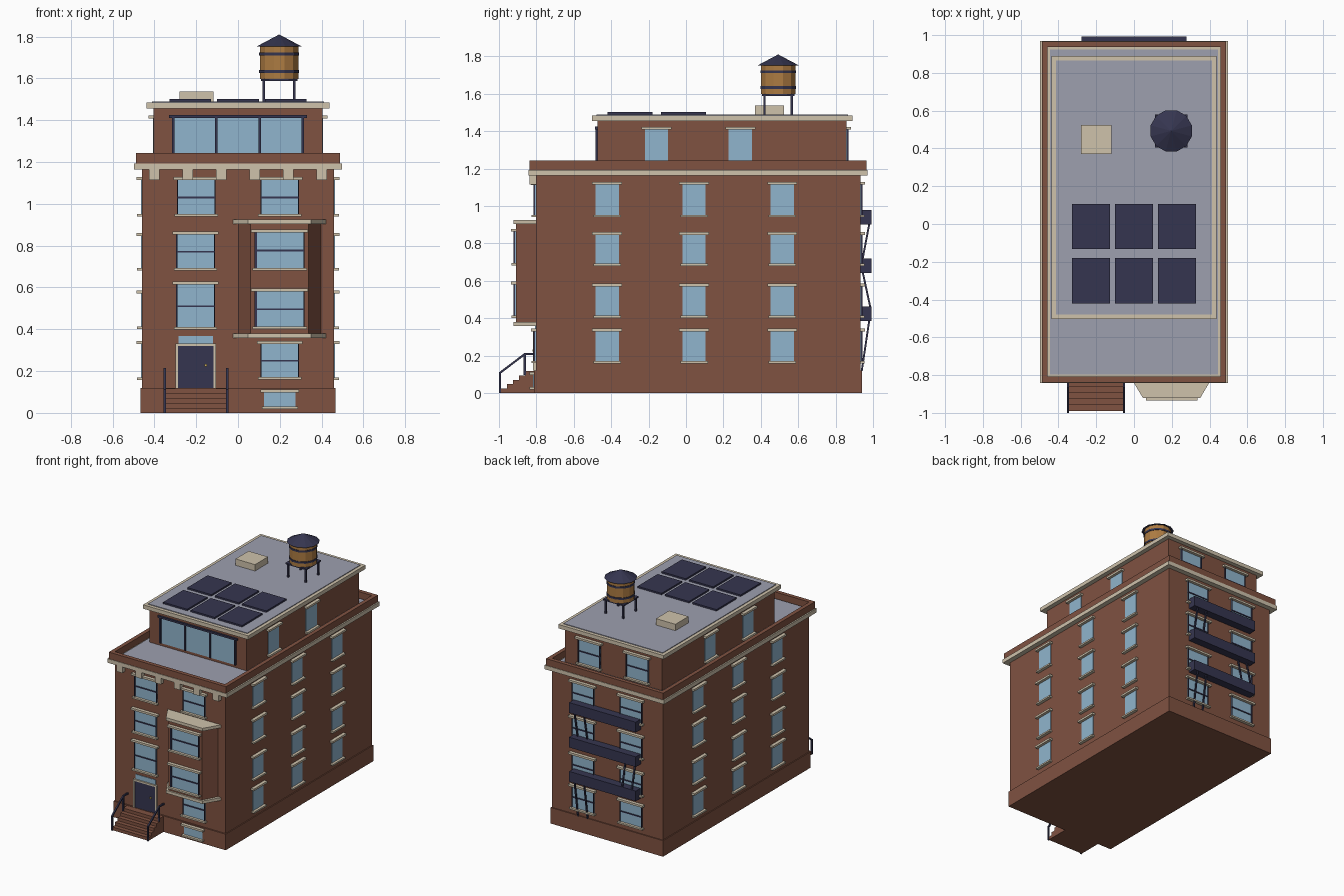
import bpy, bmesh, math
from mathutils import Vector, Matrix

if "Cube" in bpy.data.objects:
    bpy.data.objects.remove(bpy.data.objects["Cube"])


def mat(name, rgb):
    m = bpy.data.materials.new(name)
    m.diffuse_color = (*rgb, 1)
    m.use_nodes = True
    m.node_tree.nodes["Principled BSDF"].inputs["Base Color"].default_value = m.diffuse_color
    return m


BRICK = mat("brick", (0.215, 0.084, 0.053))
CREAM = mat("cream_stone", (0.62, 0.54, 0.41))
GLASS = mat("window_glass", (0.28, 0.46, 0.61))
NAVY = mat("dark_metal", (0.036, 0.036, 0.08))
GREY = mat("roof_grey", (0.34, 0.35, 0.43))
WOOD = mat("tank_wood", (0.42, 0.2, 0.055))
BRASS = mat("brass", (0.6, 0.42, 0.12))


def finish(name, bm, m):
    bmesh.ops.recalc_face_normals(bm, faces=bm.faces)
    me = bpy.data.meshes.new(name)
    bm.to_mesh(me)
    bm.free()
    me.materials.append(m)
    ob = bpy.data.objects.new(name, me)
    bpy.context.collection.objects.link(ob)
    return ob


def boxes(name, m, items):
    """One object made of boxes (x0, x1, y0, y1, z0, z1)."""
    bm = bmesh.new()
    for x0, x1, y0, y1, z0, z1 in items:
        M = Matrix.Translation(((x0 + x1) / 2, (y0 + y1) / 2, (z0 + z1) / 2))
        bmesh.ops.create_cube(bm, size=1, matrix=M @ Matrix.Diagonal((abs(x1 - x0), abs(y1 - y0), z1 - z0, 1)))
    return finish(name, bm, m)


def bars(name, m, segments, t):
    """One object made of square bars between pairs of points."""
    bm = bmesh.new()
    for a, b in segments:
        a, b = Vector(a), Vector(b)
        d = b - a
        M = Matrix.Translation((a + b) / 2) @ d.to_track_quat('Z', 'X').to_matrix().to_4x4()
        bmesh.ops.create_cube(bm, size=1, matrix=M @ Matrix.Diagonal((t, t, d.length + t * 0.5, 1)))
    return finish(name, bm, m)


def prism(name, m, outline, z0, z1):
    bm = bmesh.new()
    f = bm.faces.new([bm.verts.new((x, y, z0)) for x, y in outline])
    r = bmesh.ops.extrude_face_region(bm, geom=[f])
    bmesh.ops.translate(bm, vec=(0, 0, z1 - z0), verts=[v for v in r['geom'] if isinstance(v, bmesh.types.BMVert)])
    return finish(name, bm, m)


def cone(name, m, r0, r1, z0, z1, n=12):
    bm = bmesh.new()
    bmesh.ops.create_cone(bm, cap_ends=True, segments=n, radius1=r0, radius2=r1, depth=z1 - z0,
                          matrix=Matrix.Translation((0.197, 0.493, (z0 + z1) / 2)) @ Matrix.Rotation(math.pi / n, 4, 'Z'))
    return finish(name, bm, m)


def ring(x0, x1, y0, y1, z0, z1, t):
    return [(x0, x1, y0, y0 + t, z0, z1), (x0, x1, y1 - t, y1, z0, z1),
            (x0, x0 + t, y0 + t, y1 - t, z0, z1), (x1 - t, x1, y0 + t, y1 - t, z0, z1)]


# --- masonry volumes
boxes("base_plinth", BRICK, [(-0.467, 0.467, -0.813, 0.94, 0, 0.12)])
boxes("main_walls", BRICK, [(-0.46, 0.46, -0.803, 0.932, 0.12, 1.18)])
boxes("main_cornice", CREAM, [(-0.497, 0.497, -0.842, 0.97, 1.163, 1.193)])
boxes("parapet", BRICK, ring(-0.487, 0.487, -0.838, 0.966, 1.193, 1.243, 0.03))
boxes("terrace_floor", GREY, [(-0.445, 0.445, -0.797, 0.925, 1.193, 1.2)])
boxes("penthouse_walls", BRICK, [(-0.403, 0.403, -0.472, 0.858, 1.2, 1.46)])
boxes("penthouse_cornice", CREAM, [(-0.437, 0.437, -0.503, 0.89, 1.455, 1.484)])
boxes("upper_roof", GREY, [(-0.412, 0.412, -0.478, 0.865, 1.484, 1.489)])
boxes("cornice_brackets", CREAM, [(x - 0.025, x + 0.025, -0.838, -0.803, 1.115, 1.163)
                                  for x in [-0.4 + 0.16 * i for i in range(6)]])

# --- bay on the front
boxes_bay = [(0.0, -0.80), (0.06, -0.91), (0.338, -0.91), (0.398, -0.80)]
prism("bay_walls", BRICK, boxes_bay, 0.375, 0.91)
slab = [(-0.025, -0.80), (0.048, -0.922), (0.35, -0.922), (0.423, -0.80)]
prism("bay_bottom_slab", CREAM, slab, 0.358, 0.38)
prism("bay_top_slab", CREAM, slab, 0.904, 0.926)

# --- windows: wall position and outward direction per side
glass, trim, frame = [], [], []


def place(out, side, wall, u0, u1, d0, d1, z0, z1):
    s = 1 if side in ("right", "back") else -1
    a, b = sorted((s * (wall + d0), s * (wall + d1)))
    out.append((u0, u1, a, b, z0, z1) if side in ("front", "back") else (a, b, u0, u1, z0, z1))


def window(side, wall, u, w, z0, z1, sash=True):
    h = w / 2
    place(glass, side, wall, u - h, u + h, -0.005, 0.004, z0, z1)
    place(trim, side, wall, u - h - 0.017, u + h + 0.017, 0, 0.025, z1, z1 + 0.015)
    place(trim, side, wall, u - h - 0.011, u + h + 0.011, 0, 0.023, z0 - 0.008, z0 + 0.004)
    if sash:
        zm = (z0 + z1) / 2
        place(frame, side, wall, u - h, u + h, 0, 0.01, zm - 0.004, zm + 0.004)
        for e in (-h, h - 0.005):
            place(frame, side, wall, u + e, u + e + 0.005, 0, 0.012, z0, z1)


rows = [(0.166, 0.33), (0.41, 0.57), (0.688, 0.846), (0.948, 1.114)]
for side in ("left", "right"):
    for z0, z1 in rows:
        for y in (-0.422, 0.043, 0.515):
            window(side, 0.46, y, 0.125, z0, z1, False)
    for y in (-0.158, 0.291):
        window(side, 0.403, y, 0.125, 1.225, 1.408, False)
for x in (-0.2, 0.2):
    for z0, z1 in rows:
        window("back", 0.932, x, 0.185, z0, z1)
    window("back", 0.858, x, 0.185, 1.225, 1.408)
    window("front", 0.803, x, 0.185, 0.948, 1.113)
for z0, z1 in ((0.407, 0.614), (0.688, 0.853)):
    window("front", 0.803, -0.203, 0.185, z0, z1)
window("front", 0.803, 0.2, 0.185, 0.168, 0.33)
window("front", 0.813, 0.2, 0.15, 0.027, 0.097, False)
for z0, z1 in ((0.41, 0.58), (0.69, 0.863)):
    window("front", 0.91, 0.199, 0.238, z0, z1)
    place(frame, "front", 0.91, 0.084, 0.09, 0, 0.01, z0, z1)

# --- penthouse front glazing
place(glass, "front", 0.472, -0.315, 0.315, -0.005, 0.004, 1.22, 1.41)
for x in (-0.31, -0.103, 0.103, 0.31):
    place(frame, "front", 0.472, x - 0.006, x + 0.006, 0, 0.012, 1.22, 1.41)
place(frame, "front", 0.472, -0.33, 0.33, 0, 0.014, 1.41, 1.424)

# --- front door
place(glass, "front", 0.803, -0.285, -0.12, -0.005, 0.004, 0.33, 0.368)
for x0, x1, z0, z1 in ((-0.3, -0.288, 0.12, 0.33), (-0.118, -0.106, 0.12, 0.33), (-0.3, -0.106, 0.32, 0.332)):
    place(trim, "front", 0.803, x0, x1, 0, 0.015, z0, z1)
boxes("front_door", NAVY, [(-0.288, -0.118, -0.811, -0.80, 0.12, 0.32)])
boxes("door_knob", BRASS, [(-0.16, -0.149, -0.82, -0.811, 0.222, 0.233)])
boxes("window_panes", GLASS, glass)
boxes("stone_trim", CREAM, trim)
boxes("window_frames", NAVY, frame)

# --- front steps and handrails
boxes("front_steps", BRICK, [(-0.352, -0.05, -0.99 + 0.032 * i, -0.958 + 0.032 * i if i < 4 else -0.80,
                              0, 0.0235 * (i + 1)) for i in range(5)])
rails = []
for x in (-0.35, -0.052):
    rails += [((x, -0.994, 0.003), (x, -0.994, 0.108)), ((x, -0.994, 0.108), (x, -0.862, 0.208)),
              ((x, -0.862, 0.208), (x, -0.81, 0.208)), ((x, -0.862, 0.1), (x, -0.862, 0.208))]
bars("stair_handrails", NAVY, rails, 0.011)

# --- fire escape on the back
boxes("fire_escape_landings", NAVY, [(-0.277, 0.277, 0.932, 0.992, z, z + 0.077) for z in (0.385, 0.642, 0.902)])
ladders = []
for xc, (y0, z0), (y1, z1) in ((0.2, (0.94, 0.12), (0.98, 0.39)), (-0.2, (0.985, 0.46), (0.944, 0.65)),
                               (0.2, (0.944, 0.715), (0.98, 0.905))):
    ladders += [((xc + s, y0, z0), (xc + s, y1, z1)) for s in (-0.04, 0.04)]
bars("fire_escape_ladders", NAVY, ladders, 0.01)

# --- rooftop equipment
boxes("solar_panels", NAVY, [(x - 0.1, x + 0.1, y - 0.12, y + 0.12, 1.489, 1.501)
                             for x in (-0.228, 0, 0.228) for y in (-0.013, -0.3)])
boxes("roof_hatch", CREAM, [(-0.28, -0.118, 0.37, 0.525, 1.489, 1.537)])
boxes("tank_legs", NAVY, [(0.197 + a - 0.006, 0.197 + a + 0.006, 0.493 + b - 0.006, 0.493 + b + 0.006, 1.489, 1.59)
                          for a in (-0.073, 0.073) for b in (-0.073, 0.073)])
boxes("tank_platform", NAVY, [(0.11, 0.284, 0.406, 0.58, 1.588, 1.598)])
cone("tank_barrel", WOOD, 0.095, 0.095, 1.598, 1.755)
for i, z in enumerate((1.633, 1.717)):
    cone("tank_band_%d" % (i + 1), NAVY, 0.099, 0.099, z - 0.007, z + 0.007)
cone("tank_roof", NAVY, 0.113, 0.0, 1.752, 1.81)
